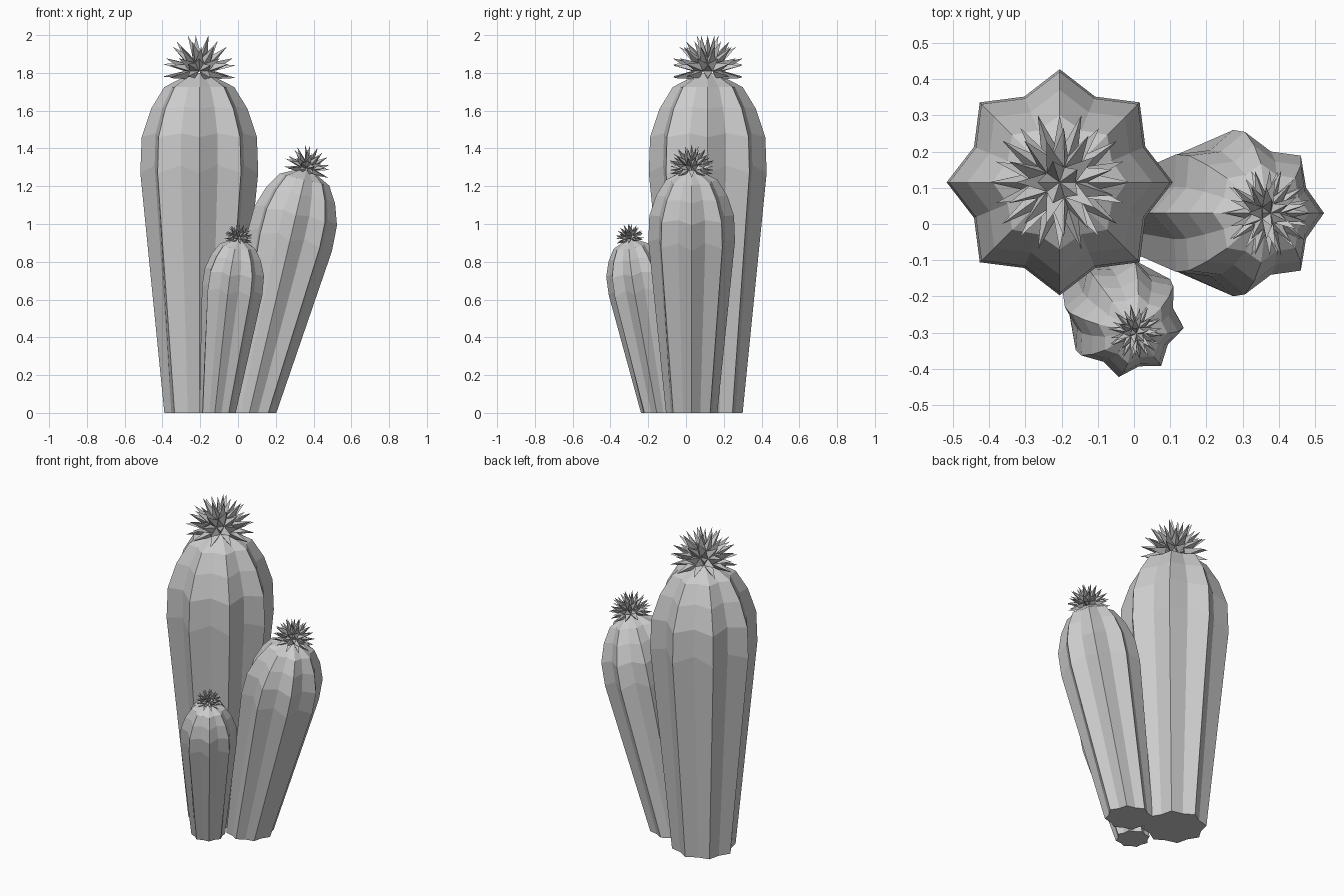
import bpy, bmesh
from math import cos, sin, pi, radians
from mathutils import Vector, Matrix

if "Cube" in bpy.data.objects:
    bpy.data.objects.remove(bpy.data.objects["Cube"], do_unlink=True)

grey = bpy.data.materials.new("soft_grey")
grey.use_nodes = True
COLOUR = (0.6, 0.6, 0.6, 1)
grey.diffuse_color = COLOUR
grey.node_tree.nodes["Principled BSDF"].inputs["Base Color"].default_value = COLOUR

RIBS = 8
CROWN = 1.81
# ridge radius, height, valley depth ratio, valley lift
PROFILE = [(0.165, -0.2, 0.88, 0), (0.312, 1.27, 0.82, 0.04), (0.305, 1.46, 0.82, 0.02),
           (0.255, 1.61, 0.82, 0.01), (0.185, 1.725, 0.84, 0), (0.05, 1.795, 0.9, 0)]


def finish(bm, name, matrix, cut=False):
    bm.transform(matrix)
    if cut:
        # trim flat at the ground and close the base
        geom = bm.verts[:] + bm.edges[:] + bm.faces[:]
        res = bmesh.ops.bisect_plane(bm, geom=geom, plane_co=(0, 0, 0),
                                     plane_no=(0, 0, 1), clear_inner=True)
        edges = [e for e in res["geom_cut"] if isinstance(e, bmesh.types.BMEdge)]
        bmesh.ops.contextual_create(bm, geom=edges)
    bmesh.ops.recalc_face_normals(bm, faces=bm.faces[:])
    mesh = bpy.data.meshes.new(name)
    bm.to_mesh(mesh)
    bm.free()
    mesh.materials.append(grey)
    bpy.context.collection.objects.link(bpy.data.objects.new(name, mesh))


def stem(name, matrix):
    # ribbed column lofted through star-shaped rings
    bm = bmesh.new()
    rings = []
    for radius, z, valley, lift in PROFILE:
        ring = []
        for i in range(RIBS * 2):
            a = pi * i / RIBS
            r = radius * (valley if i % 2 else 1)
            ring.append(bm.verts.new((r * cos(a), r * sin(a), z + (lift if i % 2 else 0))))
        rings.append(ring)
    n = RIBS * 2
    for low, high in zip(rings, rings[1:]):
        for i in range(n):
            j = (i + 1) % n
            bm.faces.new((low[i], low[j], high[j], high[i]))
    tip = bm.verts.new((0, 0, CROWN - 0.01))
    for i in range(n):
        bm.faces.new((rings[-1][i], rings[-1][(i + 1) % n], tip))
    finish(bm, name, matrix, cut=True)


def flower(name, matrix, size):
    # faceted ball with every upper face drawn out into a spike
    bm = bmesh.new()
    bmesh.ops.create_icosphere(bm, subdivisions=2, radius=size * 0.42)
    low = [f for f in bm.faces if f.calc_center_median().normalized().z < -0.22]
    bmesh.ops.delete(bm, geom=low, context='FACES')
    poked = bmesh.ops.poke(bm, faces=bm.faces[:])
    for v in poked["verts"]:
        v.co = v.co.normalized() * size
    finish(bm, name, matrix)


# name, base, crown position, scale, twist in degrees, flower size
CACTI = [("tall", (-0.205, 0.115, 0), (-0.205, 0.115, 1.81), 0, 0.198),
         ("medium", (0.06, 0.03, 0), (0.365, 0.03, 1.295), 0, 0.125),
         ("small", (-0.11, -0.14, 0), (0.003, -0.297, 0.925), -8, 0.078)]

for name, base, crown, twist, size in CACTI:
    axis = Vector(crown) - Vector(base)
    lean = Vector((0, 0, 1)).rotation_difference(axis).to_matrix().to_4x4()
    turn = lean @ Matrix.Rotation(radians(twist), 4, 'Z')
    stem(name + "_cactus_stem",
         Matrix.Translation(base) @ turn @ Matrix.Scale(axis.length / CROWN, 4))
    flower(name + "_cactus_flower", Matrix.Translation(crown) @ turn, size)
